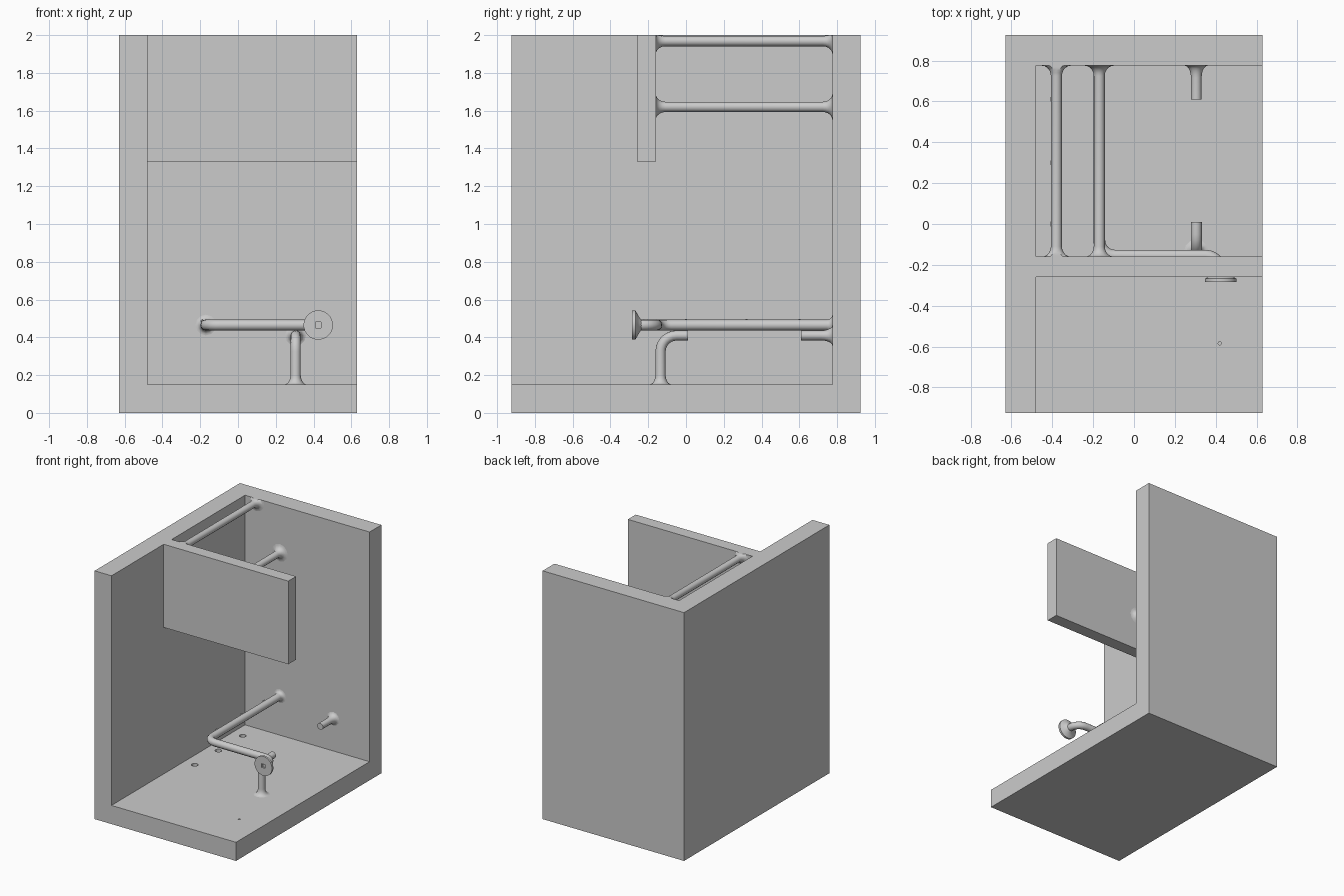
import bpy, bmesh, math
from mathutils import Vector, Matrix

cube = bpy.data.objects.get("Cube")
if cube:
    bpy.data.objects.remove(cube, do_unlink=True)

grey = bpy.data.materials.new("plain_grey")
grey.use_nodes = True
grey.diffuse_color = (0.6, 0.6, 0.6, 1)
grey.node_tree.nodes["Principled BSDF"].inputs["Base Color"].default_value = grey.diffuse_color


def finish(name, bm):
    mesh = bpy.data.meshes.new(name)
    bmesh.ops.recalc_face_normals(bm, faces=bm.faces)
    bm.to_mesh(mesh)
    bm.free()
    mesh.materials.append(grey)
    obj = bpy.data.objects.new(name, mesh)
    bpy.context.collection.objects.link(obj)
    return obj


def activate(obj):
    bpy.ops.object.select_all(action='DESELECT')
    obj.select_set(True)
    bpy.context.view_layer.objects.active = obj


def box(name, low, high):
    bm = bmesh.new()
    low, high = Vector(low), Vector(high)
    mat = Matrix.Translation((low + high) / 2) @ Matrix.Diagonal((*(high - low), 1))
    bmesh.ops.create_cube(bm, size=1, matrix=mat)
    return finish(name, bm)


def drill(name, centre, radius, depth):
    bm = bmesh.new()
    bmesh.ops.create_cone(bm, cap_ends=True, segments=12, radius1=radius, radius2=radius,
                          depth=depth, matrix=Matrix.Translation(centre))
    return finish(name, bm)


def boolean(target, tool, operation):
    tool.hide_render = True
    mod = target.modifiers.new("cut", 'BOOLEAN')
    mod.operation, mod.object, mod.solver = operation, tool, 'EXACT'
    activate(target)
    bpy.ops.object.modifier_apply(modifier=mod.name)
    bpy.data.objects.remove(tool, do_unlink=True)


def round_path(corners, bend, steps=6):
    """Replace every inner corner by a curved bend."""
    pts = [Vector(c) for c in corners]
    path = [pts[0]]
    for a, b, c in zip(pts, pts[1:], pts[2:]):
        p = b + (a - b).normalized() * bend
        q = b + (c - b).normalized() * bend
        centre = p + q - b
        for i in range(steps + 1):
            t = i / steps * math.pi / 2
            path.append(centre + (p - centre) * math.cos(t) + (q - centre) * math.sin(t))
    return path + [pts[-1]]


def flare_path(path, radius, start=0.0, end=0.0, length=0.06):
    """Add trumpet-shaped rings at the ends, giving (point, radius) pairs."""
    def trumpet(tip, toward, wide):
        way = (toward - tip).normalized()
        return [(tip + way * length * (1 - math.cos(t)),
                 radius + (wide - radius) * (1 - math.sin(t)))
                for t in (i / 5 * math.pi / 2 for i in range(6))]

    rings = [(p, radius) for p in path[1:-1]]
    head = trumpet(path[0], path[1], start) if start else [(path[0], radius)]
    tail = trumpet(path[-1], path[-2], end) if end else [(path[-1], radius)]
    return head + rings + tail[::-1]


def tube(name, rings, sides=12, ceiling=2.0):
    bm = bmesh.new()
    pts = [p for p, r in rings]
    tangents = [(pts[min(i + 1, len(pts) - 1)] - pts[max(i - 1, 0)]).normalized()
                for i in range(len(pts))]
    normal = tangents[0].orthogonal().normalized()
    loops = []
    for (p, r), t in zip(rings, tangents):
        normal = (normal - t * normal.dot(t)).normalized()
        side = t.cross(normal)
        loop = []
        for k in range(sides):
            a = 2 * math.pi * (k + 0.5) / sides
            v = p + (normal * math.cos(a) + side * math.sin(a)) * r
            v.z = min(v.z, ceiling)
            loop.append(bm.verts.new(v))
        loops.append(loop)
    for a, b in zip(loops, loops[1:]):
        for k in range(sides):
            n = (k + 1) % sides
            bm.faces.new((a[k], a[n], b[n], b[k]))
    bm.faces.new(loops[0][::-1])
    bm.faces.new(loops[-1])
    obj = finish(name, bm)
    activate(obj)
    bpy.ops.object.shade_smooth_by_angle(angle=math.radians(40))
    return obj


# Shell: side wall, back wall and floor from one block, plus the hanging panel
shell = box("shell", (-0.63, -0.925, 0), (0.63, 0.925, 2))
boolean(shell, box("room", (-0.48, -1.2, 0.15), (1, 0.775, 2.5)), 'DIFFERENCE')
boolean(shell, box("panel", (-0.55, -0.26, 1.33), (0.63, -0.16, 2)), 'UNION')

# Row of round floor holes and one small one near the front
for y in (0, 0.3, 0.61):
    boolean(shell, drill("hole", (-0.385, y, 0.15), 0.025, 0.06), 'DIFFERENCE')
boolean(shell, drill("hole", (0.42, -0.585, 0.15), 0.008, 0.04), 'DIFFERENCE')

# Two rails between the panel and the back wall
for name, x, z in (("upper_rail", -0.38, 1.968), ("lower_rail", -0.17, 1.62)):
    ends = [Vector((x, -0.16, z)), Vector((x, 0.775, z))]
    tube(name, flare_path(ends, 0.027, 0.07, 0.07, 0.05))

# Bent pipe running from the back wall round to a flanged front end
pipe = round_path([(-0.17, 0.775, 0.465), (-0.17, -0.155, 0.465),
                   (0.425, -0.155, 0.465), (0.425, -0.265, 0.465)], 0.075)
tube("bent_pipe", flare_path(pipe, 0.029, 0.055, 0.0, 0.03))

# Round flange with a square socket
axis = Vector((0.425, 0, 0.465))
profile = ((-0.225, 0.022), (-0.24, 0.03), (-0.255, 0.055), (-0.268, 0.078), (-0.285, 0.078))
flange = tube("flange", [(axis + Vector((0, y, 0)), r) for y, r in profile], 24)
boolean(flange, box("socket", (0.41, -0.3, 0.45), (0.44, -0.27, 0.48)), 'DIFFERENCE')

# Small studs along the pipe
for y in (0, 0.32, 0.6):
    stud = [Vector((-0.17, y, 0.465)), Vector((-0.195, y, 0.492))]
    tube("stud", flare_path(stud, 0.008), 8)

# Floor post that bends back, and the matching stub on the back wall
post = round_path([(0.305, -0.135, 0.15), (0.305, -0.135, 0.41), (0.305, 0.01, 0.41)], 0.085)
tube("floor_post", flare_path(post, 0.027, 0.06, 0.0, 0.05))
stub = [Vector((0.305, 0.775, 0.41)), Vector((0.305, 0.61, 0.41))]
tube("wall_stub", flare_path(stub, 0.026, 0.055, 0.0, 0.06))
